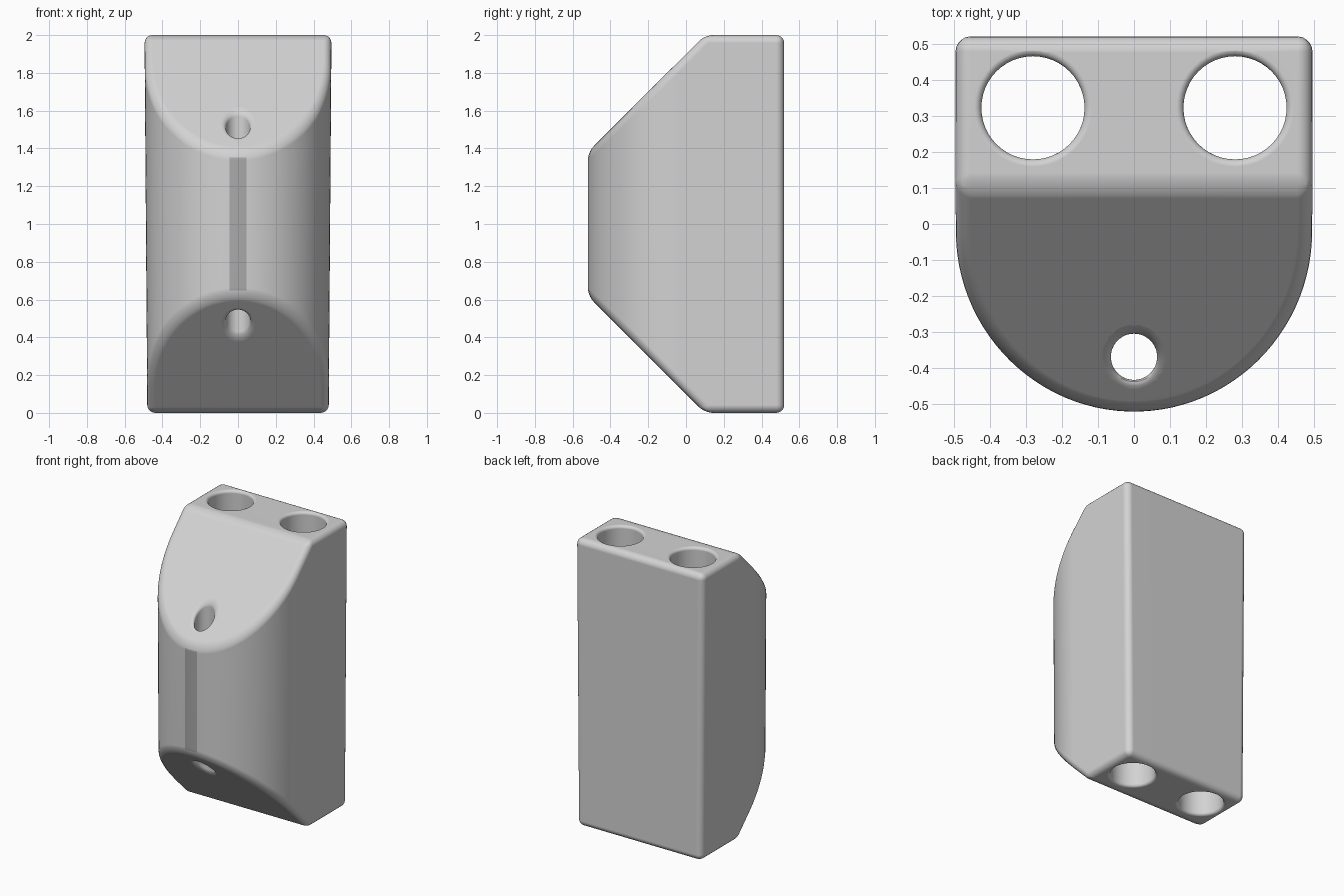
import bpy, bmesh, math
from mathutils import Vector

if "Cube" in bpy.data.objects:
    bpy.data.objects.remove(bpy.data.objects["Cube"])


def material(name, value):
    m = bpy.data.materials.new(name)
    m.diffuse_color = (value, value, value, 1)
    m.use_nodes = True
    m.node_tree.nodes["Principled BSDF"].inputs["Base Color"].default_value = m.diffuse_color
    return m


def add_object(name, bm):
    bmesh.ops.recalc_face_normals(bm, faces=bm.faces[:])
    me = bpy.data.meshes.new(name)
    bm.to_mesh(me)
    bm.free()
    ob = bpy.data.objects.new(name, me)
    bpy.context.collection.objects.link(ob)
    return ob


def apply(ob, mod):
    bpy.context.view_layer.objects.active = ob
    bpy.ops.object.modifier_apply(modifier=mod.name)


light = material("light_grey", 0.65)
dark = material("dark_grey_strip", 0.4)

# Block body: D-shaped plan, extruded upwards
R, CY, BACK, N = 0.495, -0.025, 0.52, 51
plan = [(R, BACK), (-R, BACK)]
for i in range(N + 1):
    a = math.pi + math.pi * i / N
    plan.append((R * math.cos(a), CY + R * math.sin(a)))
bm = bmesh.new()
base = bm.faces.new([bm.verts.new((x, y, 0)) for x, y in plan])
ext = bmesh.ops.extrude_face_region(bm, geom=[base])
top = [v for v in ext["geom"] if isinstance(v, bmesh.types.BMVert)]
bmesh.ops.translate(bm, verts=top, vec=(0, 0, 2))

# Sloped front cuts, above and below
for z, s in ((2, 1), (0, -1)):
    cut = bmesh.ops.bisect_plane(
        bm, geom=bm.verts[:] + bm.edges[:] + bm.faces[:], dist=1e-5,
        plane_co=Vector((0, 0.1, z)), plane_no=Vector((0, -1, s)),
        clear_outer=True)
    edges = [e for e in cut["geom_cut"] if isinstance(e, bmesh.types.BMEdge)]
    bmesh.ops.holes_fill(bm, edges=[e for e in bm.edges if e.is_boundary], sides=0)

# Slight narrowing towards the foot
for v in bm.verts:
    v.co.x *= 0.97 + 0.015 * v.co.z
body = add_object("block_body", bm)
body.data.materials.append(light)
body.data.materials.append(dark)

bev = body.modifiers.new("rounding", "BEVEL")
bev.width = 0.042
bev.segments = 5
bev.limit_method = "ANGLE"
bev.angle_limit = math.radians(20)
bev.use_clamp_overlap = False
apply(body, bev)


# Through bores with flared mouths that follow the surface slope
def bore(name, cx, cy, r, flare, z_top, slope, seg=48):
    rings = [(r + flare, 0.05)]
    for i in range(6):
        a = math.pi / 2 * i / 5
        rings.append((r + flare * (1 - math.sin(a)), -flare * (1 - math.cos(a))))
    bm = bmesh.new()
    loops = []
    for half in (1, -1):
        for rad, dz in (rings if half == 1 else rings[::-1]):
            loop = []
            for k in range(seg):
                t = 2 * math.pi * k / seg
                y = rad * math.sin(t)
                z = z_top + dz + slope * y
                loop.append(bm.verts.new((cx + rad * math.cos(t), cy + y,
                                          z if half == 1 else 2 - z)))
            loops.append(loop)
    for a, b in zip(loops, loops[1:]):
        for k in range(seg):
            j = (k + 1) % seg
            bm.faces.new((a[k], a[j], b[j], b[k]))
    bm.faces.new(loops[0])
    bm.faces.new(loops[-1])
    cutter = add_object(name, bm)
    cutter.hide_render = True
    cutter.data.materials.append(light)
    mod = body.modifiers.new("bore", "BOOLEAN")
    mod.operation = "DIFFERENCE"
    mod.solver = "EXACT"
    mod.object = cutter
    apply(body, mod)
    bpy.data.objects.remove(cutter)


for side in (-1, 1):
    bore("large_bore", side * 0.28, 0.322, 0.143, 0.02, 2.0, 0)
bore("small_bore", 0, -0.368, 0.064, 0.025, 1.532, 1)

# Dark strip down the middle of the front
for p in body.data.polygons:
    c = p.center
    strip = p.normal.y < -0.99 and abs(c.x) < 0.045 and c.y < -0.5
    p.material_index = 1 if strip else 0

# Smooth shading with weighted normals so large faces stay flat
bpy.ops.object.select_all(action="DESELECT")
body.select_set(True)
bpy.context.view_layer.objects.active = body
bpy.ops.object.shade_smooth_by_angle(angle=math.radians(35))
wn = body.modifiers.new("weighted_normals", "WEIGHTED_NORMAL")
wn.keep_sharp = True
